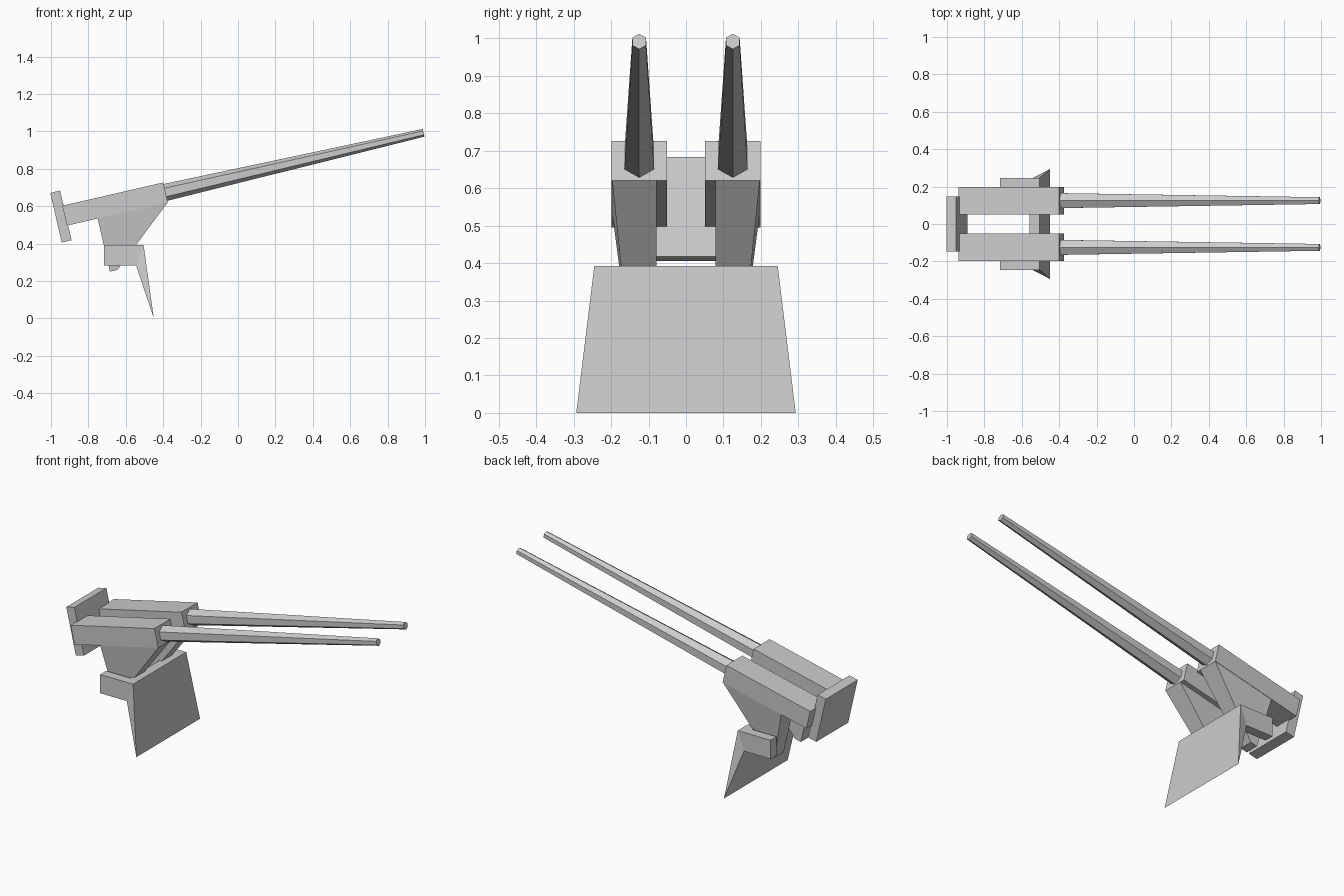
import bpy, bmesh, math
from mathutils import Matrix, Vector

if "Cube" in bpy.data.objects:
    bpy.data.objects.remove(bpy.data.objects["Cube"])

TILT = math.radians(13)
# gun frame: origin at the muzzle side of the housings, local x along the barrels
GUN = Matrix.Translation((-0.3875, 0, 0.6735)) @ Matrix.Rotation(-TILT, 4, 'Y')


def finish(name, bm, mirror):
    bmesh.ops.recalc_face_normals(bm, faces=bm.faces)
    me = bpy.data.meshes.new(name)
    bm.to_mesh(me)
    bm.free()
    ob = bpy.data.objects.new(name, me)
    bpy.context.collection.objects.link(ob)
    if mirror:
        m = ob.modifiers.new("mirror", 'MIRROR')
        m.use_axis = (False, True, False)
        m.use_mirror_merge = False
    return ob


def prism(name, points, mirror=False, frame=Matrix()):
    """Side profile of (x, z, y_min, y_max) points joined across y."""
    bm = bmesh.new()
    a = [bm.verts.new(frame @ Vector((x, y0, z))) for x, z, y0, y1 in points]
    b = [bm.verts.new(frame @ Vector((x, y1, z))) for x, z, y0, y1 in points]
    bm.faces.new(a)
    bm.faces.new(b[::-1])
    for i in range(len(a)):
        j = (i + 1) % len(a)
        bm.faces.new((a[i], b[i], b[j], a[j]))
    return finish(name, bm, mirror)


def box(name, x0, x1, z0, z1, y0, y1, mirror=False, frame=Matrix()):
    corners = ((x0, z0), (x1, z0), (x1, z1), (x0, z1))
    return prism(name, [(x, z, y0, y1) for x, z in corners], mirror, frame)


# gun housings and rear counterweight plate
box("gun_housing", -0.554, 0, -0.0545, 0.0545, 0.051, 0.199, True, GUN)
box("rear_plate", -0.601, -0.547, -0.136, 0.136, -0.147, 0.147, False, GUN)

# tapered six-sided barrels
bm = bmesh.new()
bmesh.ops.create_cone(bm, cap_ends=True, segments=6, radius1=0.046,
                      radius2=0.021, depth=1.416)
turn = Matrix.Rotation(math.pi / 2, 4, 'Y')
hexa = Matrix.Rotation(math.pi / 2, 4, 'Z')
bm.transform(GUN @ Matrix.Translation((0.708, 0.125, 0)) @ turn @ hexa)
finish("barrel", bm, True)

# trunnion legs tapering down from the housings
prism("trunnion_leg", [(-0.385, -0.0545, 0.079, 0.197), (0, -0.0545, 0.079, 0.197),
                       (-0.344, -0.346, 0.079, 0.16), (-0.385, -0.346, 0.079, 0.16)],
      True, GUN)

# cradle: side arms, crosspiece and the sloping front shield
box("cradle_arm", -0.717, -0.56, 0.283, 0.392, 0.19, 0.245, True)
cross = [(-0.56, 0.392), (-0.505, 0.392), (-0.545, 0.283), (-0.56, 0.283)]
prism("cradle_crosspiece", [(x, z, -0.245, 0.245) for x, z in cross])
prism("front_shield", [(-0.505, 0.392, -0.245, 0.245), (-0.45, 0, -0.293, 0.293),
                       (-0.545, 0.283, -0.245, 0.245)])
